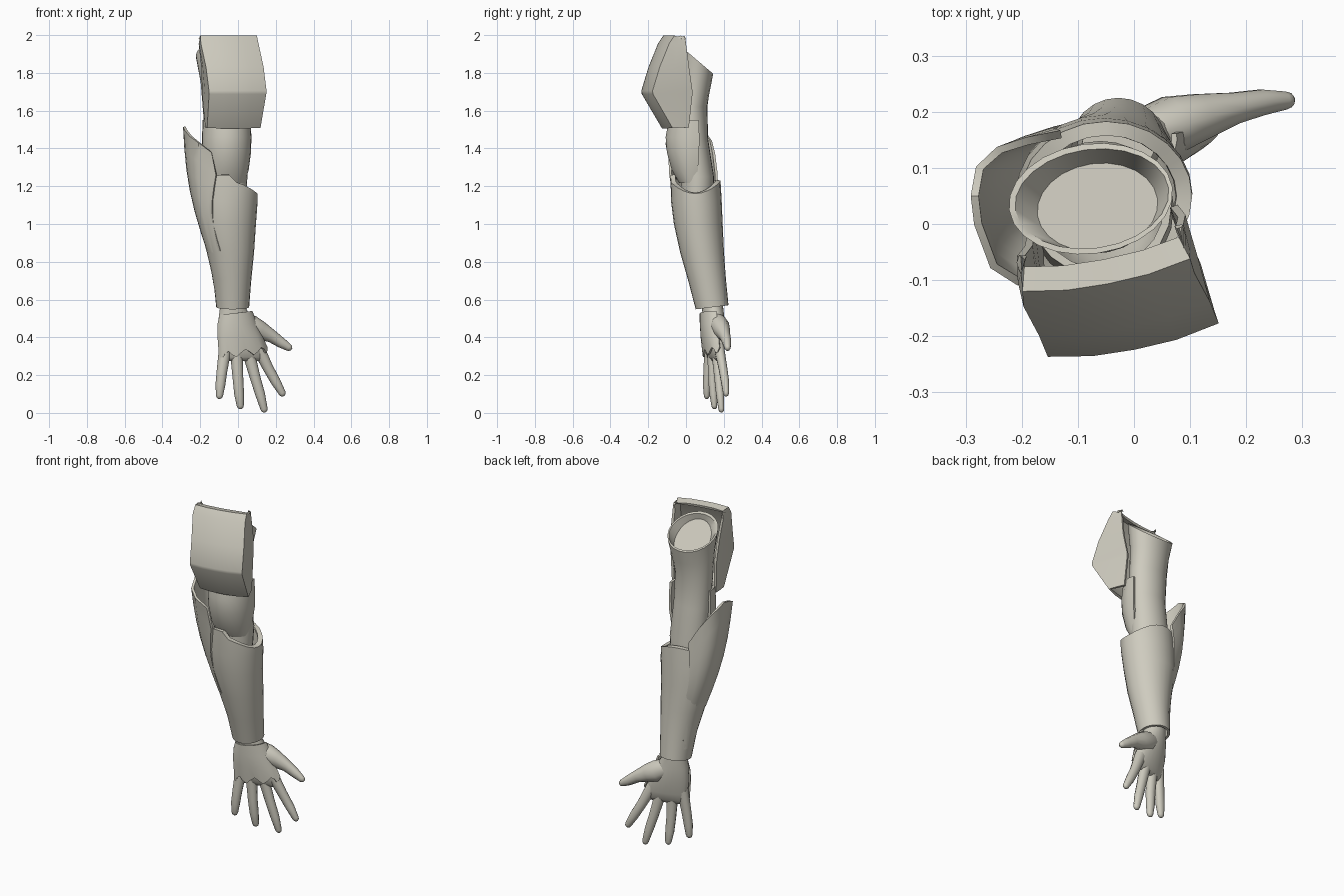
import bpy, bmesh, math
from mathutils import Vector, Matrix

mat = bpy.data.materials.new("warm_grey")
mat.diffuse_color = (0.62, 0.60, 0.52, 1)


def loft(name, rows, close=True, caps=False, thick=0.0, angle=35):
    """Skin rows of points; optional end caps and wall thickness."""
    bm = bmesh.new()
    vs = [[bm.verts.new(p) for p in r] for r in rows]
    n = len(rows[0])
    for a, b in zip(vs, vs[1:]):
        for i in range(n if close else n - 1):
            j = (i + 1) % n
            bm.faces.new((a[i], a[j], b[j], b[i]))
    if caps:
        bm.faces.new(vs[0])
        bm.faces.new(vs[-1])
    bmesh.ops.remove_doubles(bm, verts=bm.verts, dist=0.0005)
    bmesh.ops.recalc_face_normals(bm, faces=bm.faces)
    me = bpy.data.meshes.new(name)
    bm.to_mesh(me)
    bm.free()
    ob = bpy.data.objects.new(name, me)
    bpy.context.collection.objects.link(ob)
    me.materials.append(mat)
    bpy.ops.object.select_all(action='DESELECT')
    ob.select_set(True)
    bpy.context.view_layer.objects.active = ob
    if thick:
        m = ob.modifiers.new("wall", 'SOLIDIFY')
        m.thickness, m.offset = thick, 0
        bpy.ops.object.modifier_apply(modifier="wall")
    bpy.ops.object.shade_smooth_by_angle(angle=math.radians(angle))
    return ob


def arc(cx, cy, rx, ry, z, yaw=0, a0=0, a1=360, n=24, zf=None):
    """Ellipse or ellipse arc; zf(t, x, y) gives an extra height."""
    pts, full = [], a1 - a0 == 360
    c, s = math.cos(math.radians(yaw)), math.sin(math.radians(yaw))
    for i in range(n):
        t = math.radians(a0 + (a1 - a0) * i / (n if full else n - 1))
        u, v = rx * math.cos(t), ry * math.sin(t)
        x, y = cx + u * c - v * s, cy + u * s + v * c
        pts.append((x, y, z + (zf(t, x, y) if zf else 0)))
    return pts


def tube(name, path, radii, n=10):
    """Rounded finger along a path."""
    path = [Vector(p) for p in path]
    radii = list(radii)
    d = (path[-1] - path[-2]).normalized()
    r = radii[-1]
    path += [path[-1] + d * r * 0.6, path[-1] + d * r * 0.95]
    radii += [r * 0.78, r * 0.3]
    rows = []
    for i, p in enumerate(path):
        d = (path[min(i + 1, len(path) - 1)] - path[max(i - 1, 0)]).normalized()
        u = d.cross(Vector((0, 1, 0))).normalized()
        w = d.cross(u)
        rows.append([p + radii[i] * (u * math.cos(k * math.tau / n) + 0.85 * w * math.sin(k * math.tau / n))
                     for k in range(n)])
    return loft(name, rows, caps=True, angle=60)


# Upper arm sleeve: slanted open rim with a sloping recessed floor
def slant(t, x, y):
    return -(y - 0.05) * 0.85

loft("upper_arm", [
    arc(-0.06, 0.06, 0.10, 0.085, 1.12),
    arc(-0.06, 0.06, 0.11, 0.088, 1.25),
    arc(-0.065, 0.035, 0.108, 0.082, 1.45),
    arc(-0.075, 0.03, 0.112, 0.083, 1.62),
    arc(-0.075, 0.04, 0.125, 0.088, 1.75, 8, zf=lambda t, x, y: slant(t, x, y) * 0.5),
    arc(-0.077, 0.045, 0.147, 0.098, 1.875, 8, zf=slant),
    arc(-0.075, 0.045, 0.138, 0.088, 1.873, 8, zf=slant),
    arc(-0.065, 0.03, 0.108, 0.078, 1.80, 8, zf=lambda t, x, y: slant(t, x, y) * 1.4),
], caps=True)

# Shoulder plate: U-shaped sections turned slightly outward, folded over at the top
yaw = Matrix.Rotation(math.radians(11), 3, 'Z')
rows = []
for z, cu, hw, vf, vb, br in [(1.983, -0.035, 0.146, -0.04, -0.015, 0.98), (1.992, -0.035, 0.148, -0.08, -0.02, 0.98),
                              (1.955, -0.035, 0.150, -0.105, -0.015, 0.97), (1.83, -0.018, 0.150, -0.16, 0.0, 0.9),
                              (1.705, -0.01, 0.150, -0.200, 0.02, 0.78), (1.69, -0.01, 0.149, -0.198, 0.02, 0.78),
                              (1.51, -0.01, 0.138, -0.092, 0.0, 0.85)]:
    uv = [(-0.95, vb), (-1, (vf + vb) / 2), (-1, vf + 0.004), (-0.5, vf - 0.008), (0, vf - 0.011),
          (0.5, vf - 0.008), (1, vf + 0.004), ((1 + br) / 2, (vf + vb) / 2), (br, vb)]
    rows.append([yaw @ Vector((cu + hw * u, v, 0)) + Vector((-0.03, -0.008, z)) for u, v in uv])
loft("shoulder_plate", rows, close=False, thick=0.014, angle=28)

# Biceps plate: curved half shell above the elbow, with an inward stepped lower lip
loft("biceps_plate", [arc(-0.06, 0.03, rx, ry, z, 6, -190, 12, 13)
                      for z, rx, ry in [(1.55, 0.120, 0.115), (1.46, 0.124, 0.132), (1.38, 0.122, 0.125),
                                        (1.29, 0.110, 0.10), (1.22, 0.092, 0.06)]],
     close=False, thick=0.014, angle=25)

# Forearm gauntlet with a wavy rim
def rim(t, x, y):
    return 0.025 * -math.cos(2 * t) - 0.12 * (x + 0.05) + 0.03 * max(0, -math.sin(t)) * (x < -0.03)

loft("forearm_gauntlet", [
    arc(-0.05, 0.05, 0.125, 0.108, 1.20, zf=rim),
    arc(-0.05, 0.05, 0.148, 0.128, 1.20, zf=rim),
    arc(-0.053, 0.055, 0.150, 0.127, 1.12),
    arc(-0.055, 0.065, 0.143, 0.122, 1.0),
    arc(-0.04, 0.085, 0.118, 0.109, 0.85),
    arc(-0.03, 0.112, 0.093, 0.093, 0.70),
    arc(-0.028, 0.138, 0.080, 0.080, 0.56, zf=lambda t, x, y: 0.12 * (y - 0.14)),
], thick=0.014)

# Flared fin on the outer side of the forearm
top = [(-0.115, -0.082, 1.26), (-0.14, -0.088, 1.38), (-0.205, -0.103, 1.43), (-0.25, -0.075, 1.465),
       (-0.278, 0.0, 1.50), (-0.284, 0.05, 1.515), (-0.275, 0.10, 1.49), (-0.24, 0.132, 1.44),
       (-0.19, 0.148, 1.37), (-0.13, 0.16, 1.27)]
low = [(-0.09, -0.02, 0.86), (-0.11, 0.0, 0.85), (-0.132, 0.015, 0.85), (-0.145, 0.03, 0.85),
       (-0.152, 0.055, 0.85), (-0.155, 0.075, 0.85), (-0.152, 0.10, 0.85), (-0.142, 0.13, 0.85),
       (-0.12, 0.155, 0.85), (-0.09, 0.175, 0.85)]
rows = []
for k in range(7):
    f = k / 6
    bulge = 0.03 * math.sin(math.pi * f)
    rows.append([Vector(a).lerp(Vector(b), f) - Vector((bulge, 0, 0)) for a, b in zip(top, low)])
loft("forearm_fin", rows, close=False, thick=0.014, angle=40)

# Lower fin tail blending down to the cuff
loft("fin_tail", [arc(-0.045, 0.09, 0.118, 0.10, 0.89, 0, 120, 240, 9),
                  arc(-0.035, 0.105, 0.103, 0.095, 0.76, 0, 130, 230, 9),
                  arc(-0.028, 0.13, 0.088, 0.085, 0.63, 0, 150, 210, 9)], close=False, thick=0.01)

# Hand: wrist, palm and digits
loft("palm", [arc(-0.028, 0.14, 0.066, 0.058, 0.66, 15), arc(-0.028, 0.14, 0.068, 0.056, 0.56, 15),
              arc(-0.015, 0.147, 0.090, 0.054, 0.50, 15), arc(0.004, 0.150, 0.112, 0.050, 0.42, 15),
              arc(0.022, 0.151, 0.120, 0.040, 0.34, 15), arc(0.026, 0.152, 0.114, 0.028, 0.295, 15),
              arc(0.026, 0.152, 0.095, 0.012, 0.275, 15)], caps=True, angle=60)
digits = {
    "little_finger": [(-0.065, 0.125, 0.36), (-0.085, 0.115, 0.22), (-0.093, 0.11, 0.15), (-0.098, 0.11, 0.092)],
    "ring_finger": [(-0.01, 0.14, 0.34), (0.0, 0.14, 0.18), (0.006, 0.145, 0.10), (0.012, 0.15, 0.038)],
    "middle_finger": [(0.05, 0.16, 0.34), (0.09, 0.172, 0.19), (0.117, 0.18, 0.10), (0.138, 0.187, 0.020)],
    "index_finger": [(0.10, 0.172, 0.36), (0.158, 0.195, 0.24), (0.20, 0.207, 0.165), (0.234, 0.212, 0.105)],
}
for name, path in digits.items():
    tube(name, path, (0.034, 0.028, 0.026, 0.019))
tube("thumb", [(0.0, 0.155, 0.49), (0.07, 0.178, 0.455), (0.12, 0.192, 0.435), (0.18, 0.207, 0.405),
               (0.228, 0.217, 0.372), (0.268, 0.22, 0.347)], (0.05, 0.062, 0.050, 0.034, 0.028, 0.02))

# Back-of-hand guard with a zigzag lower edge
def zigzag(t, x, y):
    return 0.018 * math.cos(8 * t) + 0.12 * x

loft("hand_guard", [
    arc(-0.012, 0.145, 0.085, 0.066, 0.53, 15, 185, 355, 17, zf=lambda t, x, y: 0.12 * x),
    arc(-0.006, 0.147, 0.104, 0.066, 0.47, 15, 185, 355, 17),
    arc(0.010, 0.148, 0.120, 0.060, 0.40, 15, 185, 355, 17),
    arc(0.026, 0.150, 0.130, 0.048, 0.315, 15, 185, 355, 17, zf=zigzag),
], close=False, thick=0.01)
